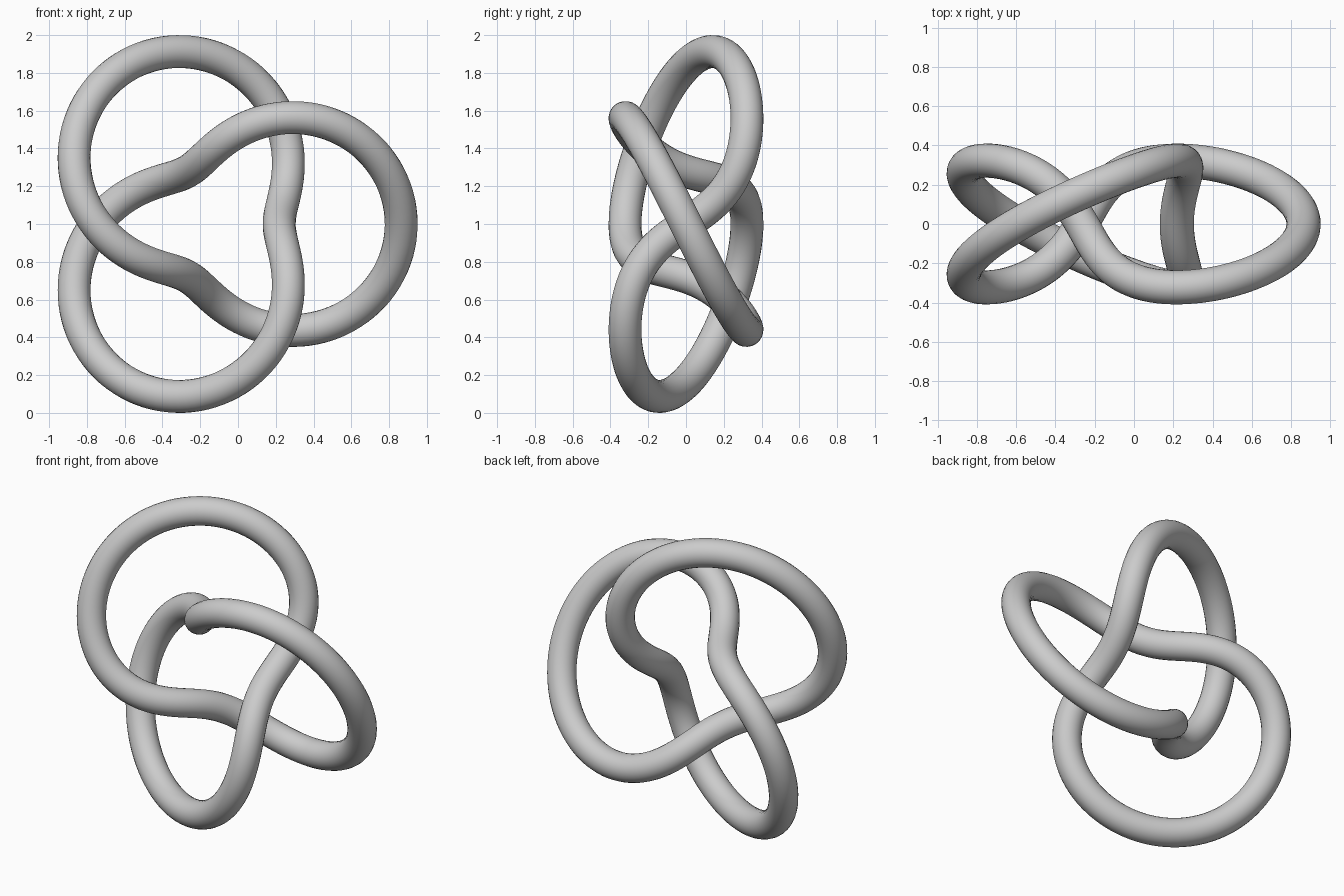
import bpy
from math import sin, cos, pi

if "Cube" in bpy.data.objects:
    bpy.data.objects.remove(bpy.data.objects["Cube"])

S = 0.3228         # knot scale
TUBE = 0.0872      # tube radius
CX = -0.1045       # knot axis offset so the bounds are centred
N = 320            # points along the path

# closed trefoil path winding round a torus, axis along y
curve = bpy.data.curves.new("trefoil_tube", 'CURVE')
curve.dimensions = '3D'
spline = curve.splines.new('POLY')
spline.points.add(N - 1)
for i, p in enumerate(spline.points):
    t = 2 * pi * i / N
    r = S * (2 + cos(3 * t))
    p.co = (CX + r * cos(2 * t), -S * sin(3 * t), 1 + r * sin(2 * t), 1)
spline.use_cyclic_u = True
spline.use_smooth = True

# round tube section
curve.bevel_depth = TUBE
curve.bevel_resolution = 10

knot = bpy.data.objects.new("trefoil_tube", curve)
bpy.context.collection.objects.link(knot)
bpy.context.view_layer.objects.active = knot
knot.select_set(True)
bpy.ops.object.convert(target='MESH')
bpy.ops.object.shade_smooth()
